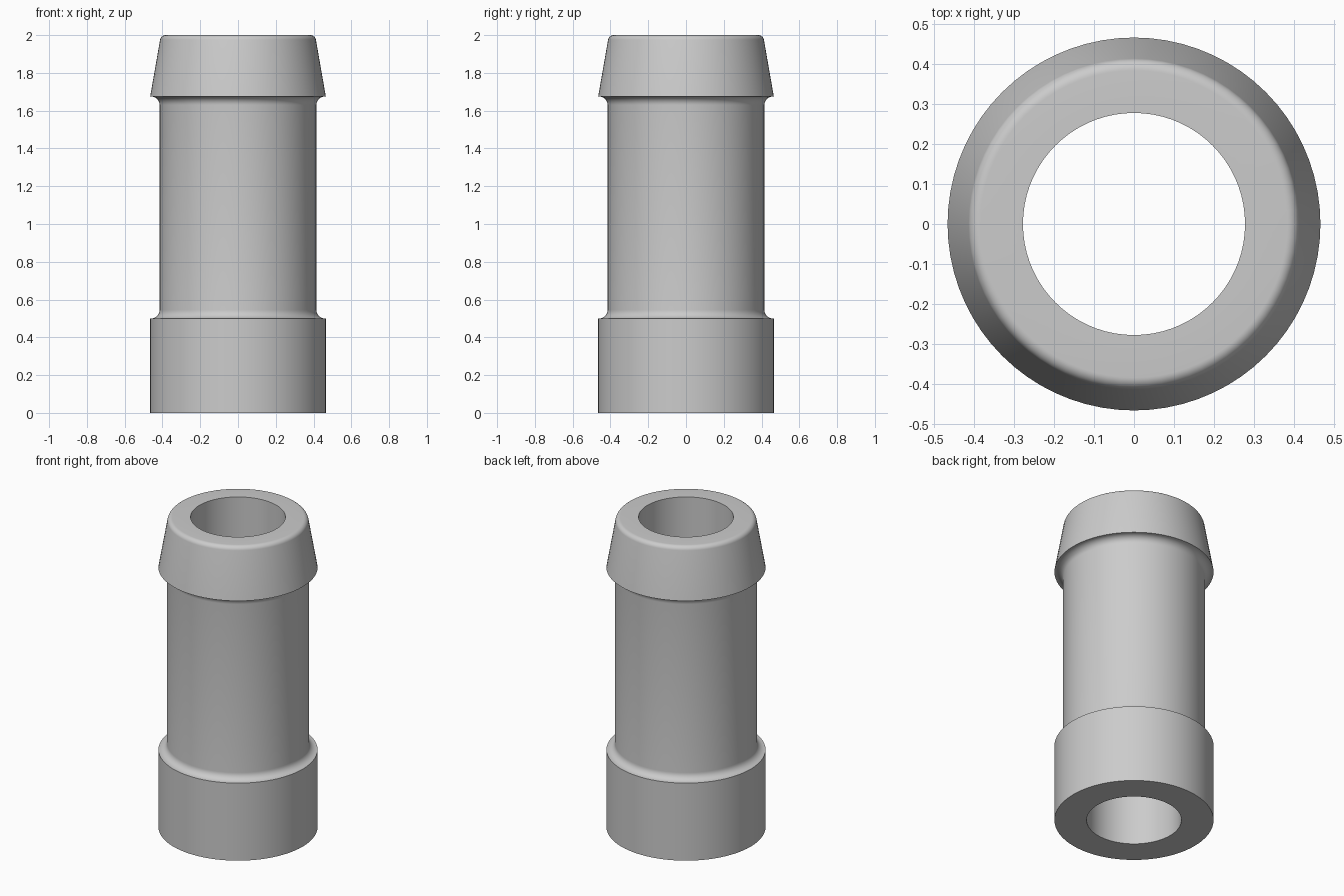
import bpy
import bmesh
from math import cos, sin, pi, radians
from mathutils import Vector

cube = bpy.data.objects.get("Cube")
if cube:
    bpy.data.objects.remove(cube, do_unlink=True)

SEGMENTS = 72
COLLAR, SHAFT, BORE = 0.465, 0.415, 0.277
COLLAR_TOP, BARB_BOTTOM, TOP = 0.5, 1.675, 2.0
FILLET = 0.045


def arc(r, z, radius, start, end, steps=8):
    """Points of a rounded corner centred on (r, z), angles in degrees."""
    angles = [radians(start + (end - start) * i / steps) for i in range(steps + 1)]
    return [(r + radius * cos(a), z + radius * sin(a)) for a in angles]


# Half section: collar, fillet, shaft, fillet, tapered barb, rounded rim, bore
profile = [(BORE, 0), (COLLAR, 0), (COLLAR, COLLAR_TOP)]
profile += arc(SHAFT + FILLET, COLLAR_TOP + FILLET, FILLET, 270, 180)
profile += arc(SHAFT + FILLET, BARB_BOTTOM - FILLET, FILLET, 180, 90)
profile += [(COLLAR, BARB_BOTTOM)]
profile += arc(0.383, TOP - 0.03, 0.03, 10, 90)
profile += [(BORE, TOP)]

# Revolve the closed section around the vertical axis
bm = bmesh.new()
verts = [bm.verts.new((r, 0, z)) for r, z in profile]
edges = [bm.edges.new((a, b)) for a, b in zip(verts, verts[1:] + verts[:1])]
bmesh.ops.spin(bm, geom=verts + edges, cent=Vector(), axis=(0, 0, 1),
               angle=2 * pi, steps=SEGMENTS, use_merge=True)
bmesh.ops.remove_doubles(bm, verts=bm.verts, dist=0.0001)
bmesh.ops.recalc_face_normals(bm, faces=bm.faces)
mesh = bpy.data.meshes.new("hose_connector")
bm.to_mesh(mesh)
bm.free()

# Plain grey material
grey = bpy.data.materials.new("light_grey")
grey.use_nodes = True
color = (0.6, 0.6, 0.6, 1)
grey.diffuse_color = color
grey.node_tree.nodes["Principled BSDF"].inputs["Base Color"].default_value = color
mesh.materials.append(grey)

connector = bpy.data.objects.new("hose_connector", mesh)
bpy.context.collection.objects.link(connector)
bpy.ops.object.select_all(action="DESELECT")
connector.select_set(True)
bpy.context.view_layer.objects.active = connector
bpy.ops.object.shade_smooth_by_angle(angle=radians(30))
